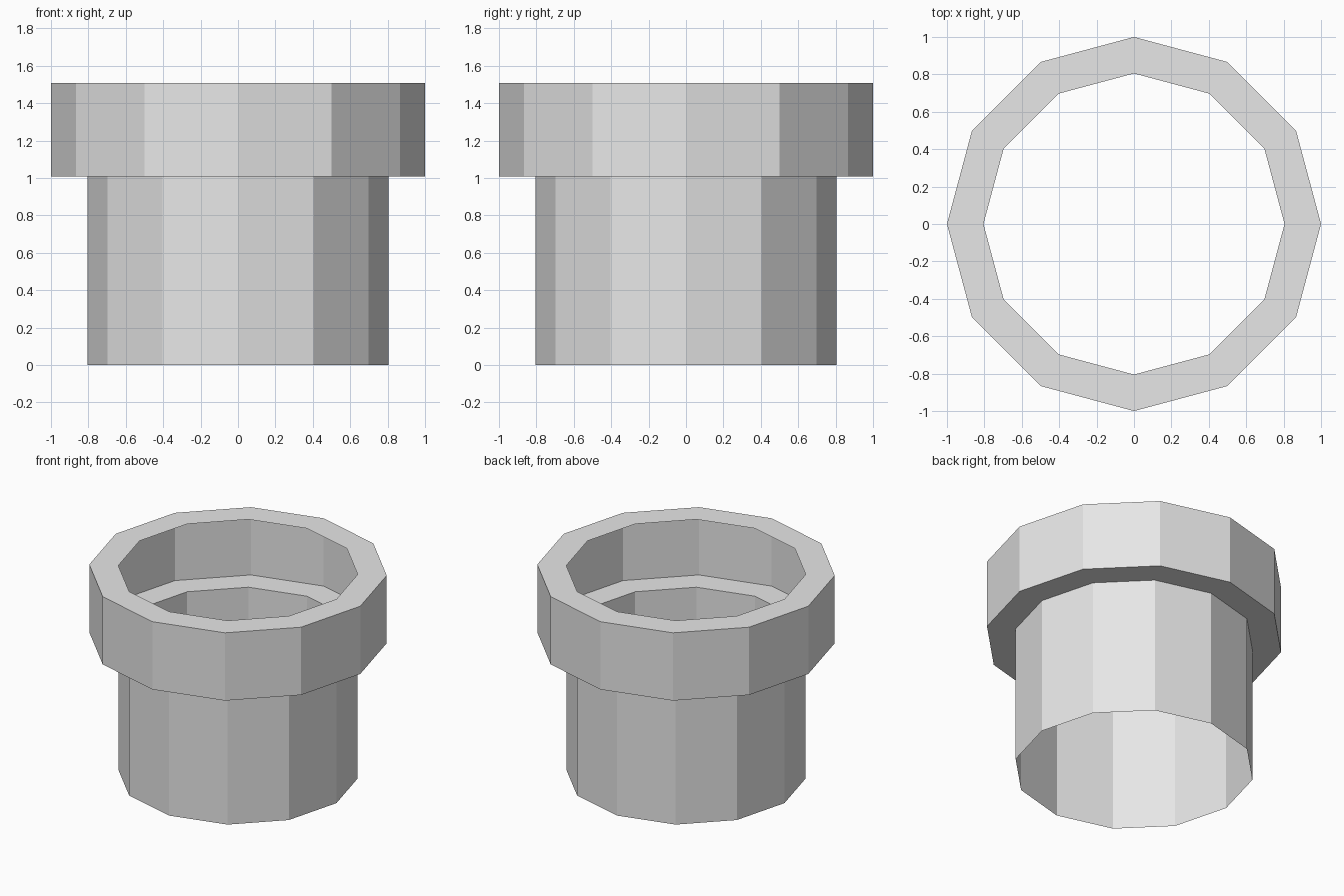
import bpy, bmesh
from math import cos, sin, pi

SIDES = 12
INNER, OUTER = 0.805, 1.0
COLLAR_Z, TOP_Z = 1.007, 1.508

cube = bpy.data.objects.get("Cube")
if cube:
    bpy.data.objects.remove(cube, do_unlink=True)

# Single plain colour
grey = bpy.data.materials.new("light_grey")
grey.use_nodes = True
colour = (0.8, 0.8, 0.8, 1)
grey.diffuse_color = colour
grey.node_tree.nodes["Principled BSDF"].inputs["Base Color"].default_value = colour


def lathe(name, profile):
    """Sweep an open (radius, height) profile around z as a flat-sided shell."""
    bm = bmesh.new()
    angles = [2 * pi * i / SIDES for i in range(SIDES)]
    rings = [[bm.verts.new((r * cos(a), r * sin(a), z)) for a in angles]
             for r, z in profile]
    for low, high in zip(rings, rings[1:]):
        for i in range(SIDES):
            j = (i + 1) % SIDES
            bm.faces.new((low[i], low[j], high[j], high[i]))
    mesh = bpy.data.meshes.new(name)
    bm.to_mesh(mesh)
    bm.free()
    mesh.materials.append(grey)
    obj = bpy.data.objects.new(name, mesh)
    bpy.context.collection.objects.link(obj)
    return obj


# Open-ended thin tube
lathe("pipe_body", [(INNER, 0), (INNER, COLLAR_Z)])

# Hollow collar: underside ledge, outer wall and top rim, open on the inside
lathe("pipe_collar", [(INNER, COLLAR_Z), (OUTER, COLLAR_Z),
                      (OUTER, TOP_Z), (INNER, TOP_Z)])
